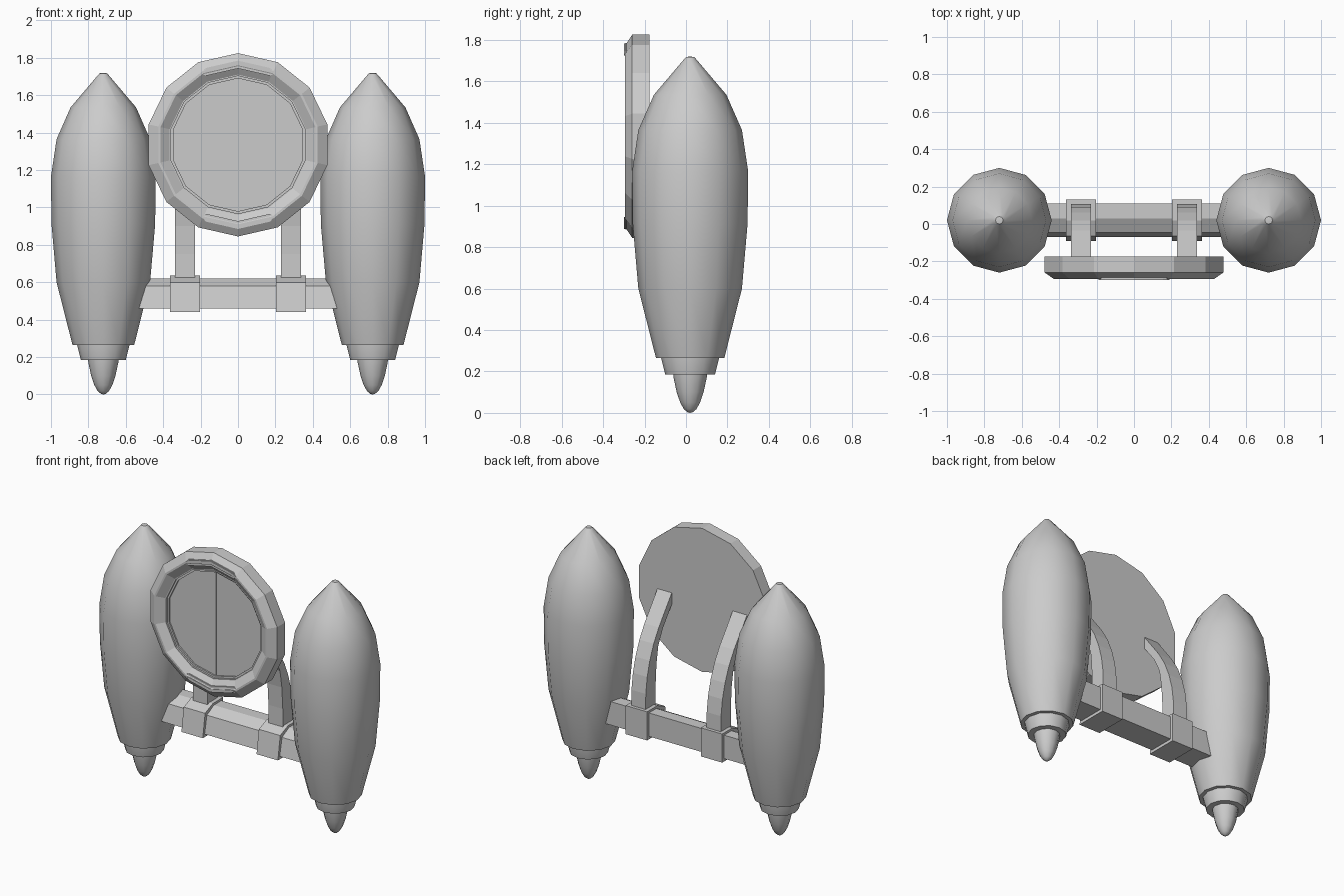
import bpy, bmesh, math
from mathutils import Vector, Matrix

cube = bpy.data.objects.get("Cube")
if cube:
    bpy.data.objects.remove(cube, do_unlink=True)

grey = bpy.data.materials.new("plain grey")
grey.use_nodes = True
grey.diffuse_color = (0.6, 0.6, 0.6, 1)
grey.node_tree.nodes["Principled BSDF"].inputs["Base Color"].default_value = (0.6, 0.6, 0.6, 1)


def finish(name, bm, smooth=0):
    bmesh.ops.remove_doubles(bm, verts=bm.verts, dist=0.0005)
    bmesh.ops.recalc_face_normals(bm, faces=bm.faces)
    mesh = bpy.data.meshes.new(name)
    bm.to_mesh(mesh)
    bm.free()
    mesh.materials.append(grey)
    obj = bpy.data.objects.new(name, mesh)
    bpy.context.collection.objects.link(obj)
    if smooth:
        bpy.ops.object.select_all(action='DESELECT')
        obj.select_set(True)
        bpy.context.view_layer.objects.active = obj
        bpy.ops.object.shade_smooth_by_angle(angle=math.radians(smooth))
    return obj


def lathe(name, profile, sides, matrix, smooth=0):
    """Spin (radius, height) points about local z; zero radius closes the end."""
    bm = bmesh.new()
    rings = []
    for r, h in profile:
        rings.append([bm.verts.new((r * math.cos(math.tau * i / sides),
                                    r * math.sin(math.tau * i / sides), h))
                      for i in range(sides if r > 0 else 1)])
    for a, b in zip(rings, rings[1:]):
        for i in range(sides):
            j = (i + 1) % sides
            quad = [a[i % len(a)], a[j % len(a)], b[j % len(b)], b[i % len(b)]]
            bm.faces.new(list(dict.fromkeys(quad)))
    bm.transform(matrix)
    return finish(name, bm, smooth)


def extrude_x(name, outline, x0, x1, smooth=0):
    """Prism from a (y, z) outline running along x."""
    bm = bmesh.new()
    ends = [[bm.verts.new((x, y, z)) for y, z in outline] for x in (x0, x1)]
    bm.faces.new(ends[0])
    bm.faces.new(ends[1])
    n = len(outline)
    for i in range(n):
        j = (i + 1) % n
        bm.faces.new((ends[0][i], ends[0][j], ends[1][j], ends[1][i]))
    return finish(name, bm, smooth)


# Outlines
tank_profile = [(0, 1.72), (0.02, 1.717), (0.035, 1.70), (0.175, 1.535), (0.25, 1.365),
                (0.28, 1.165), (0.277, 0.91), (0.25, 0.6), (0.165, 0.265), (0, 0.265)]
collar_profile = [(0, 0.28), (0.14, 0.28), (0.14, 0.265), (0.12, 0.185), (0, 0.185)]
nozzle_profile = [(0, 0.2), (0.083, 0.2), (0.08, 0.17), (0.065, 0.1),
                  (0.048, 0.05), (0.03, 0.018), (0.012, 0.003), (0, 0)]
bar_outline = [(-0.07, 0.46), (-0.045, 0.58), (0.03, 0.62), (0.11, 0.62), (0.11, 0.46)]
clamp_outline = [(-0.09, 0.44), (-0.065, 0.6), (0.02, 0.635), (0.13, 0.635), (0.13, 0.44)]
strut_outline = [(0.108, 0.6), (0.105, 0.74), (0.09, 0.85), (0.062, 0.95), (0.02, 1.05),
                 (-0.035, 1.14), (-0.18, 1.33), (-0.18, 1.25), (-0.08, 1.12),
                 (-0.03, 1.02), (-0.01, 0.9), (0, 0.75), (0, 0.6)]

# Paired tanks, clamps and struts
for side, s in (("left", 1), ("right", -1)):
    at = Matrix.Translation((0.72 * s, 0.02, 0))
    lathe(side + "_tank", tank_profile, 12, at, 40)
    lathe(side + "_collar", collar_profile, 12, at, 40)
    lathe(side + "_nozzle", nozzle_profile, 12, at, 40)
    extrude_x(side + "_clamp", clamp_outline, 0.203 * s, 0.364 * s)
    extrude_x(side + "_strut", strut_outline, 0.23 * s, 0.338 * s)

# Crossbar
extrude_x("crossbar", bar_outline, -0.6, 0.6)

# Round plate: local z points to the front, first corner points up
centre = Vector((0, 0, 1.335))
facing = Matrix.Translation(centre) @ Matrix.Rotation(math.pi / 2, 4, 'X') \
    @ Matrix.Rotation(math.pi / 2, 4, 'Z')
plate_profile = [(0, 0.175), (0.49, 0.175), (0.49, 0.26), (0.437, 0.295), (0.425, 0.295),
                 (0.375, 0.262), (0.368, 0.262), (0.368, 0.25), (0.355, 0.25),
                 (0.355, 0.24), (0, 0.24)]
lathe("round_plate", plate_profile, 14, facing)

# Centre seam strip
extrude_x("centre_strip", [(-0.246, 0.985), (-0.246, 1.685), (-0.238, 1.685), (-0.238, 0.985)],
          -0.007, 0.007)


# Bent grips on the rim, top and bottom
def grip(name, sign, r_in, r_out, half, front):
    bm = bmesh.new()
    drop = math.tan(math.pi / 14)
    shape = [(-half, 0.5), (-half + 0.035, 1), (0, 1), (half - 0.035, 1), (half, 0.5),
             (half - 0.035, 0), (0, 0), (-half + 0.035, 0)]
    loops = []
    for y in (-0.27, front):
        loops.append([bm.verts.new((x, y, centre.z + sign * (
            r_in + t * (r_out - r_in) - abs(x) * drop))) for x, t in shape])
        bm.faces.new(loops[-1])
    for i in range(len(shape)):
        j = (i + 1) % len(shape)
        bm.faces.new((loops[0][i], loops[0][j], loops[1][j], loops[1][i]))
    finish(name, bm)


for label, sign in (("top", 1), ("bottom", -1)):
    grip(label + "_grip", sign, 0.408, 0.45, 0.205, -0.292)
    grip(label + "_grip_ridge", sign, 0.426, 0.447, 0.19, -0.299)
